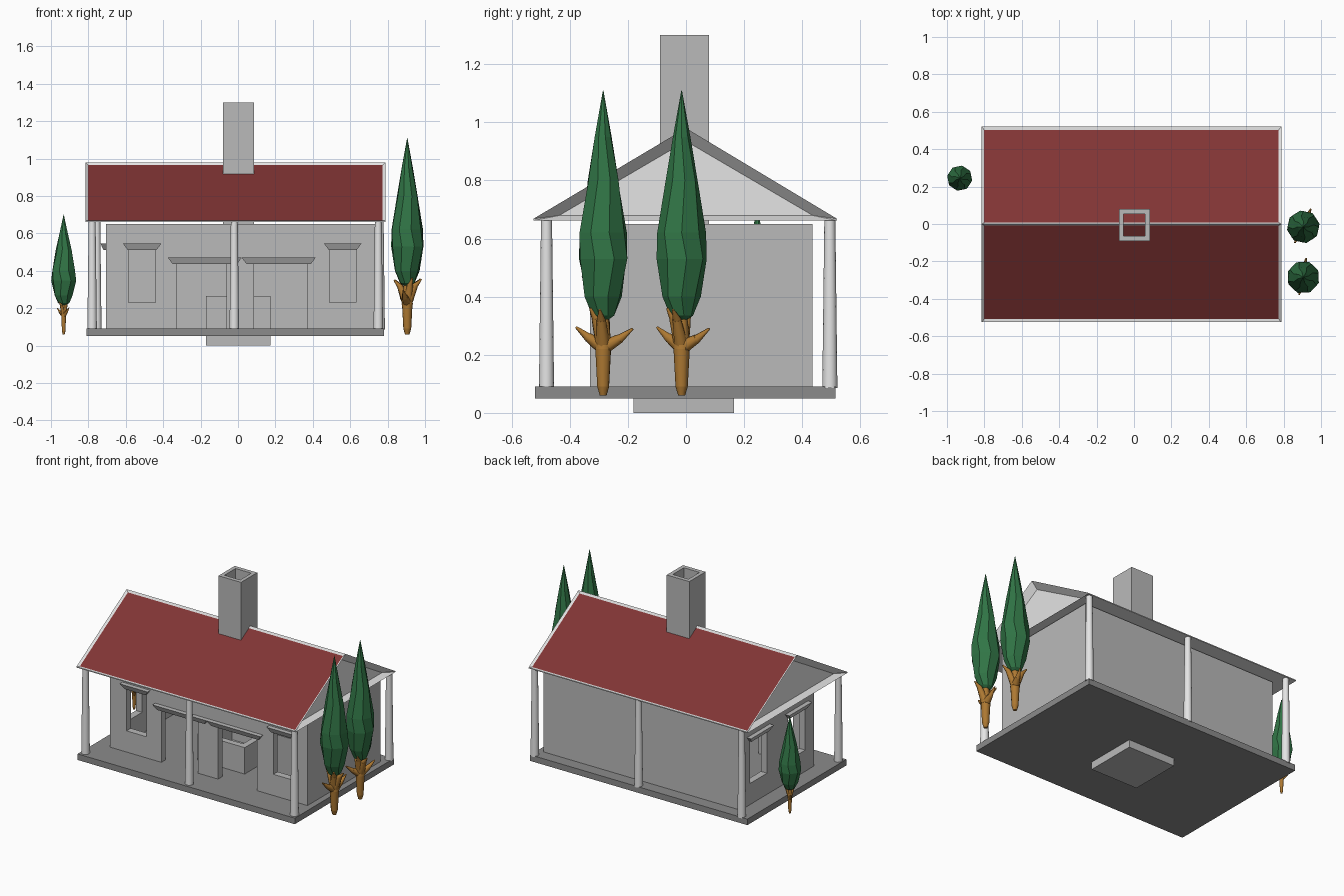
import bpy, bmesh, math
from mathutils import Vector, Matrix

if "Cube" in bpy.data.objects:
    bpy.data.objects.remove(bpy.data.objects["Cube"])


def material(name, rgb):
    m = bpy.data.materials.new(name)
    m.diffuse_color = (*rgb, 1)
    m.use_nodes = True
    m.node_tree.nodes["Principled BSDF"].inputs["Base Color"].default_value = m.diffuse_color
    return m


STONE = material("stone_grey", (0.49, 0.49, 0.49))
TRIM = material("pale_trim", (0.78, 0.78, 0.78))
SLAB = material("dark_slab", (0.26, 0.26, 0.26))
RED = material("roof_red", (0.22, 0.035, 0.035))
GREEN = material("leaf_green", (0.03, 0.175, 0.06))
BROWN = material("bark_brown", (0.42, 0.19, 0.032))


def finish(name, bm, *mats):
    bmesh.ops.recalc_face_normals(bm, faces=bm.faces)
    me = bpy.data.meshes.new(name)
    bm.to_mesh(me)
    bm.free()
    ob = bpy.data.objects.new(name, me)
    bpy.context.collection.objects.link(ob)
    for m in mats:
        me.materials.append(m)
    return ob


def add_box(bm, lo, hi):
    lo, hi = Vector(lo), Vector(hi)
    mat = Matrix.Translation((lo + hi) / 2) @ Matrix.Diagonal((*(hi - lo), 1))
    bmesh.ops.create_cube(bm, size=1, matrix=mat)


def box(name, lo, hi, mat):
    bm = bmesh.new()
    add_box(bm, lo, hi)
    return finish(name, bm, mat)


def cut(ob, boxes):
    """Subtract boxes one after another, then discard the cutters."""
    for lo, hi in boxes:
        c = box("cutter", lo, hi, STONE)
        c.hide_render = True
        mod = ob.modifiers.new("cut", 'BOOLEAN')
        mod.operation, mod.solver, mod.object = 'DIFFERENCE', 'EXACT', c
        bpy.context.view_layer.objects.active = ob
        bpy.ops.object.modifier_apply(modifier=mod.name)
        bpy.data.objects.remove(c)


def add_rod(bm, a, b, r1, r2, sides=10):
    """Tapered rod from a to b."""
    a, b = Vector(a), Vector(b)
    d = b - a
    mat = Matrix.Translation((a + b) / 2) @ d.to_track_quat('Z', 'Y').to_matrix().to_4x4()
    bmesh.ops.create_cone(bm, cap_ends=True, segments=sides, radius1=r1,
                          radius2=r2, depth=d.length, matrix=mat)


def smooth(ob, deg=40):
    bpy.ops.object.select_all(action='DESELECT')
    ob.select_set(True)
    bpy.context.view_layer.objects.active = ob
    bpy.ops.object.shade_smooth_by_angle(angle=math.radians(deg))


# Floor slab and open hearth passing through it
box("floor_slab", (-.81, -.52, .05), (.78, .515, .09), SLAB)
hearth = box("hearth", (-.17, -.18, 0), (.175, .165, .265), STONE)
cut(hearth, [((-.13, -.14, .12), (.135, .125, .4))])

# House walls: hollow, with two doorways, two front and two side windows
X0, X1, Y0, Y1, T = -.705, .74, -.33, .435, .045
doors = [(-.33, -.062), (.085, .37)]
windows = [(-.585, -.44), (.49, .63)]
side_windows = [(-.24, -.06), (.16, .34)]
walls = box("house_walls", (X0, Y0, .09), (X1, Y1, .65), STONE)
openings = [((X0 + T, Y0 + T, .05), (X1 - T, Y1 - T, .8))]
openings += [((a, Y0 - .1, .05), (b, Y0 + .1, .44)) for a, b in doors]
openings += [((a, Y0 - .1, .23), (b, Y0 + .1, .515)) for a, b in windows]
openings += [((X0 - .1, a, .23), (X0 + .1, b, .515)) for a, b in side_windows]
cut(walls, openings)


def lintel(name, a, b, z, side=False):
    """Flared ledge over an opening: narrow at the bottom, wider on top."""
    bm = bmesh.new()
    add_box(bm, (a, -.015, z), (b, .02, z + .033))
    for v in bm.verts:
        if v.co.z > z + .01:
            v.co.x += .025 if v.co.x > (a + b) / 2 else -.025
            if v.co.y < 0:
                v.co.y -= .015
    if side:
        bmesh.ops.rotate(bm, verts=bm.verts, matrix=Matrix.Rotation(-math.pi / 2, 3, 'Z'))
        bmesh.ops.translate(bm, verts=bm.verts, vec=(X0, 0, 0))
    else:
        bmesh.ops.translate(bm, verts=bm.verts, vec=(0, Y0, 0))
    return finish(name, bm, STONE)


lintel("door_lintel_left", -.35, -.005, .437)
lintel("door_lintel_right", .045, .39, .437)
for a, b in windows:
    lintel("window_lintel", a - .005, b + .005, .512)
for a, b in side_windows:
    # the side ledge is made along x, so its span is mirrored before turning
    lintel("side_window_lintel", -b - .005, -a + .005, .512, True)

# The turned ledges must face outwards on the left wall
for ob in bpy.data.objects:
    if ob.name.startswith("side_window_lintel"):
        assert min(v.co.x for v in ob.data.vertices) < X0

# Tapered porch columns
for x, y in [(-.78, -.48), (-.02, -.48), (.75, -.48),
             (-.755, .495), (0, .495), (.76, .495)]:
    bm = bmesh.new()
    add_rod(bm, (x, y, .085), (x, y, .662), .026, .019, 14)
    smooth(finish("column", bm, TRIM))

# Gabled roof: prism with sunken red slopes and recessed gable ends
bm = bmesh.new()
profile = [(-.525, .662), (.52, .662), (.52, .668), (0, .98), (-.525, .668)]
face = bm.faces.new([bm.verts.new((-.815, y, z)) for y, z in profile])
ext = bmesh.ops.extrude_face_region(bm, geom=[face])["geom"]
bmesh.ops.translate(bm, verts=[g for g in ext if isinstance(g, bmesh.types.BMVert)],
                    vec=(1.603, 0, 0))
bmesh.ops.recalc_face_normals(bm, faces=bm.faces)
bm.normal_update()
slopes = [f for f in bm.faces if f.normal.z > .5]
gables = [f for f in bm.faces if abs(f.normal.x) > .9]
bmesh.ops.inset_individual(bm, faces=slopes, thickness=.02, depth=-.008)
for f in slopes:
    f.material_index = 1
bmesh.ops.inset_individual(bm, faces=gables, thickness=.012, depth=0)
for f in gables:
    # pull the panel to an even triangle and sink it
    sgn = 1 if f.normal.x > 0 else -1
    for v in f.verts:
        v.co.x -= .04 * sgn
        if v.co.z > .8:
            v.co.z = .935
        else:
            v.co.y = math.copysign(.437, v.co.y)
            v.co.z = .679 if v.co.z < .6755 else .684
finish("gable_roof", bm, TRIM, RED)

# Hollow chimney
chimney = box("chimney", (-.08, -.09, .6), (.085, .08, 1.3), STONE)
cut(chimney, [((-.055, -.063, .5), (.06, .053, 1.4))])


# Cypress trees: faceted crown, forked trunk
CROWN = [(.315, .012), (.335, .04), (.40, .066), (.53, .088), (.62, .084),
         (.80, .056), (.95, .03), (1.11, .001)]
BRANCH = [(-.045, -.085, .295), (.04, .095, .29), (.07, -.03, .355),
          (-.065, .03, .35), (.015, -.05, .36)]


def tree(x, y, z0, sr, sz, turn, sides=8):
    place = Matrix.Translation((x, y, z0)) @ Matrix.Rotation(turn, 4, 'Z') \
        @ Matrix.Diagonal((sr, sr, sz, 1)) @ Matrix.Translation((0, 0, -.06))
    bm = bmesh.new()
    rings = []
    for i, (z, r) in enumerate(CROWN):
        rings.append([bm.verts.new((r * math.cos(t), r * math.sin(t), z)) for t in
                      [math.tau * (k + .25 * (i % 2)) / sides for k in range(sides)]])
    for lo, hi in zip(rings, rings[1:]):
        for k in range(sides):
            n = (k + 1) % sides
            bm.faces.new((lo[k], lo[n], hi[n], hi[k]))
    bm.faces.new(rings[0])
    bm.faces.new(rings[-1])
    bmesh.ops.transform(bm, verts=bm.verts, matrix=place)
    finish("tree_crown", bm, GREEN)

    bm = bmesh.new()
    add_rod(bm, (0, 0, .06), (0, 0, .09), .012, .021)
    add_rod(bm, (0, 0, .09), (0, 0, .22), .021, .028)
    add_rod(bm, (0, 0, .22), (0, 0, .33), .03, .02)
    for p in BRANCH:
        add_rod(bm, (0, 0, .225), (p[0] * .55, p[1] * .55, p[2] - .035), .026, .016, 8)
        add_rod(bm, (p[0] * .52, p[1] * .52, p[2] - .038), p, .016, .004, 8)
    bmesh.ops.transform(bm, verts=bm.verts, matrix=place)
    smooth(finish("tree_trunk", bm, BROWN), 50)


tree(.905, -.015, .06, 1, 1, 0)
tree(.905, -.285, .06, 1, 1, .25)
tree(-.932, .245, .06, .77, .61, 1.2)

# Thin the small tree's branches so they stay under its crown
small = [o for o in bpy.data.objects if o.name.startswith("tree_trunk")][-1]
for v in small.data.vertices:
    v.co.x = -.932 + (v.co.x + .932) * .6
    v.co.y = .245 + (v.co.y - .245) * .6
